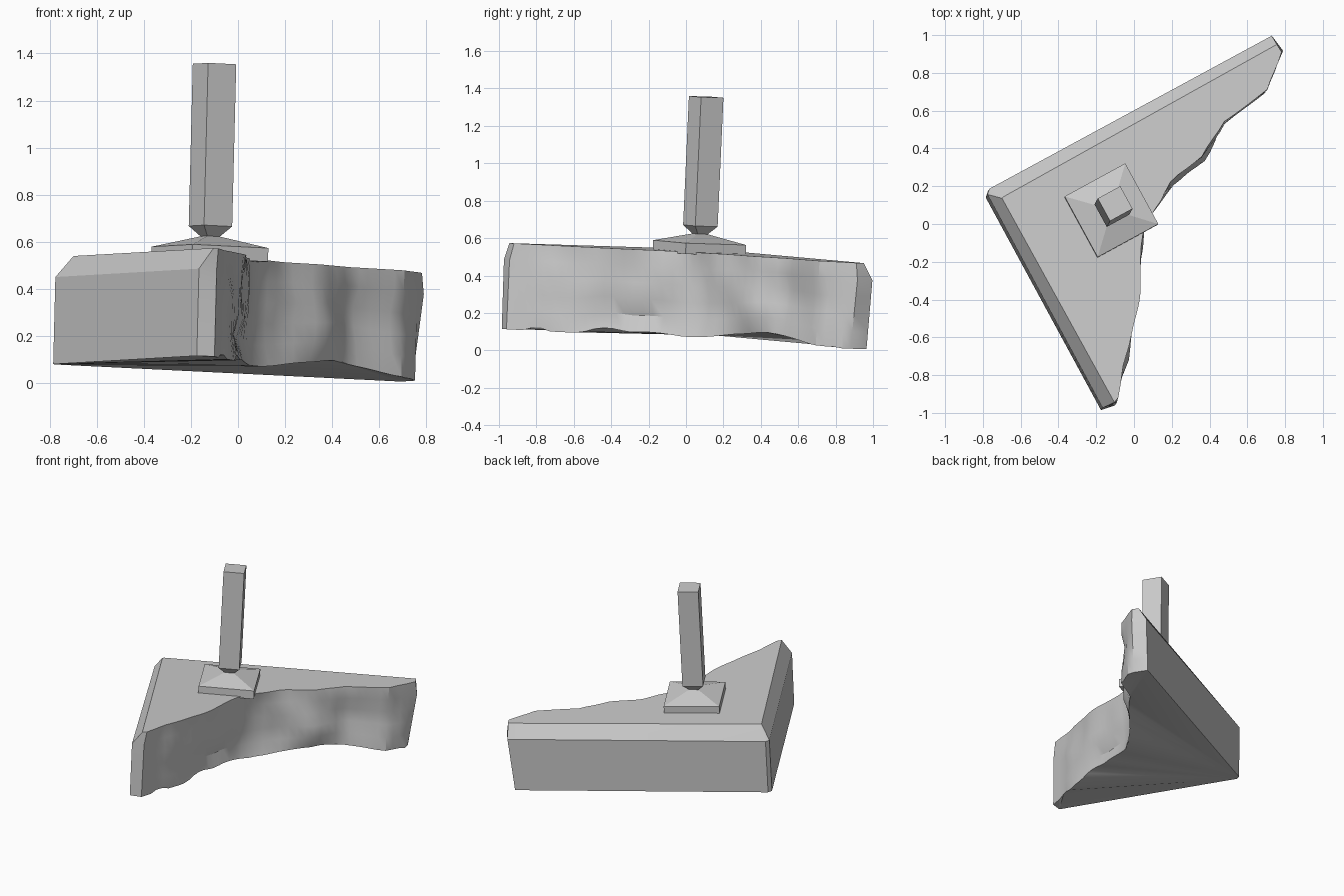
import bpy, bmesh, math
from mathutils import Matrix, Vector, noise

cube = bpy.data.objects.get("Cube")
if cube:
    bpy.data.objects.remove(cube)

stone = bpy.data.materials.new("plain grey")
stone.use_nodes = True
GREY = (0.6, 0.6, 0.6, 1)
stone.diffuse_color = GREY
stone.node_tree.nodes["Principled BSDF"].inputs["Base Color"].default_value = GREY

# The whole piece leans slightly: local x, y, height -> world
LEAN = Matrix(((1, 0, 0.025, 0),
               (0, 1, 0.045, 0),
               (-0.025, -0.045, 1, 0.067),
               (0, 0, 0, 1)))
HEIGHT = 0.46


def finish(name, bm, angle):
    bmesh.ops.recalc_face_normals(bm, faces=bm.faces)
    bm.transform(LEAN)
    mesh = bpy.data.meshes.new(name)
    bm.to_mesh(mesh)
    bm.free()
    mesh.materials.append(stone)
    obj = bpy.data.objects.new(name, mesh)
    bpy.context.collection.objects.link(obj)
    bpy.ops.object.select_all(action='DESELECT')
    obj.select_set(True)
    bpy.context.view_layer.objects.active = obj
    bpy.ops.object.shade_smooth_by_angle(angle=math.radians(angle))
    return obj


def loft(bm, rings):
    loops = [[bm.verts.new(p) for p in ring] for ring in rings]
    n = len(loops[0])
    for low, high in zip(loops, loops[1:]):
        for i in range(n):
            j = (i + 1) % n
            bm.faces.new((low[i], low[j], high[j], high[i]))
    caps = [bm.faces.new(loops[0][::-1]), bm.faces.new(loops[-1])]
    return caps


# Worked outer corners as (base, shoulder, top) outline points
corners = [
    ((-0.10, -0.96), (-0.10, -0.96), (-0.095, -0.94)),
    ((-0.175, -0.985), (-0.175, -0.99), (-0.115, -0.965)),
    ((-0.785, 0.14), (-0.785, 0.14), (-0.71, 0.115)),
    ((-0.775, 0.17), (-0.775, 0.17), (-0.70, 0.125)),
    ((0.69, 0.965), (0.72, 0.98), (0.745, 0.93)),
    ((0.74, 0.88), (0.78, 0.9), (0.77, 0.89)),
]
# Broken inner edge running from one arm tip to the other
broken = [(0.76, 0.83), (0.70, 0.69), (0.58, 0.60), (0.47, 0.52), (0.36, 0.33),
          (0.20, 0.19), (0.09, 0.06), (0.05, -0.03), (0.03, -0.2), (0.0, -0.5),
          (-0.04, -0.73), (-0.075, -0.88)]
edge = []
for p, q in zip(broken, broken[1:]):
    p, q = Vector(p), Vector(q)
    steps = max(1, round((q - p).length / 0.05))
    edge += [p.lerp(q, i / steps) for i in range(steps)]
edge.append(Vector(broken[-1]))


def ring(level):
    shoulder = 0.37
    z = level * HEIGHT
    points = []
    for base, mid, top in corners:
        a, b, c = Vector(base), Vector(mid), Vector(top)
        if z <= shoulder:
            p = a.lerp(b, z / shoulder)
        else:
            p = b.lerp(c, (z - shoulder) / (HEIGHT - shoulder))
        points.append((p.x, p.y, z))
    for i, p in enumerate(edge):
        fade = min(1, i / 3, (len(edge) - 1 - i) / 3)
        push = noise.noise(Vector((p.x * 4, p.y * 4, z * 6))) * 0.045 * fade - 0.01
        chip = max(0, noise.noise(Vector((p.y * 3.5, 2.3, 0))) + 0.15) * 0.09 * fade
        points.append((p.x + push * 0.8, p.y - push * 0.5, z + chip * (1 - level)))
    return points


# Broken corner block
bm = bmesh.new()
shoulder_level = 0.37 / HEIGHT
caps = loft(bm, [ring(v) for v in (0, 0.2, 0.4, 0.6, shoulder_level, 1)])
bmesh.ops.triangulate(bm, faces=caps)
finish("broken_block", bm, 28)


# Square mount parts, turned to line up with the block
def square_part(name, sections):
    bm = bmesh.new()
    rings = []
    for half, z in sections:
        turn = Matrix.Rotation(math.radians(28.6), 3, 'Z')
        rings.append([turn @ Vector((sx * half, sy * half, 0)) + Vector((-0.132, 0.05, z))
                      for sx, sy in ((-1, -1), (1, -1), (1, 1), (-1, 1))])
    loft(bm, rings)
    return finish(name, bm, 10)


square_part("base_plate", [(0.183, 0.45), (0.183, 0.508), (0.012, 0.56)])
square_part("post", [(0.022, 0.545), (0.068, 0.598), (0.068, 1.287)])
